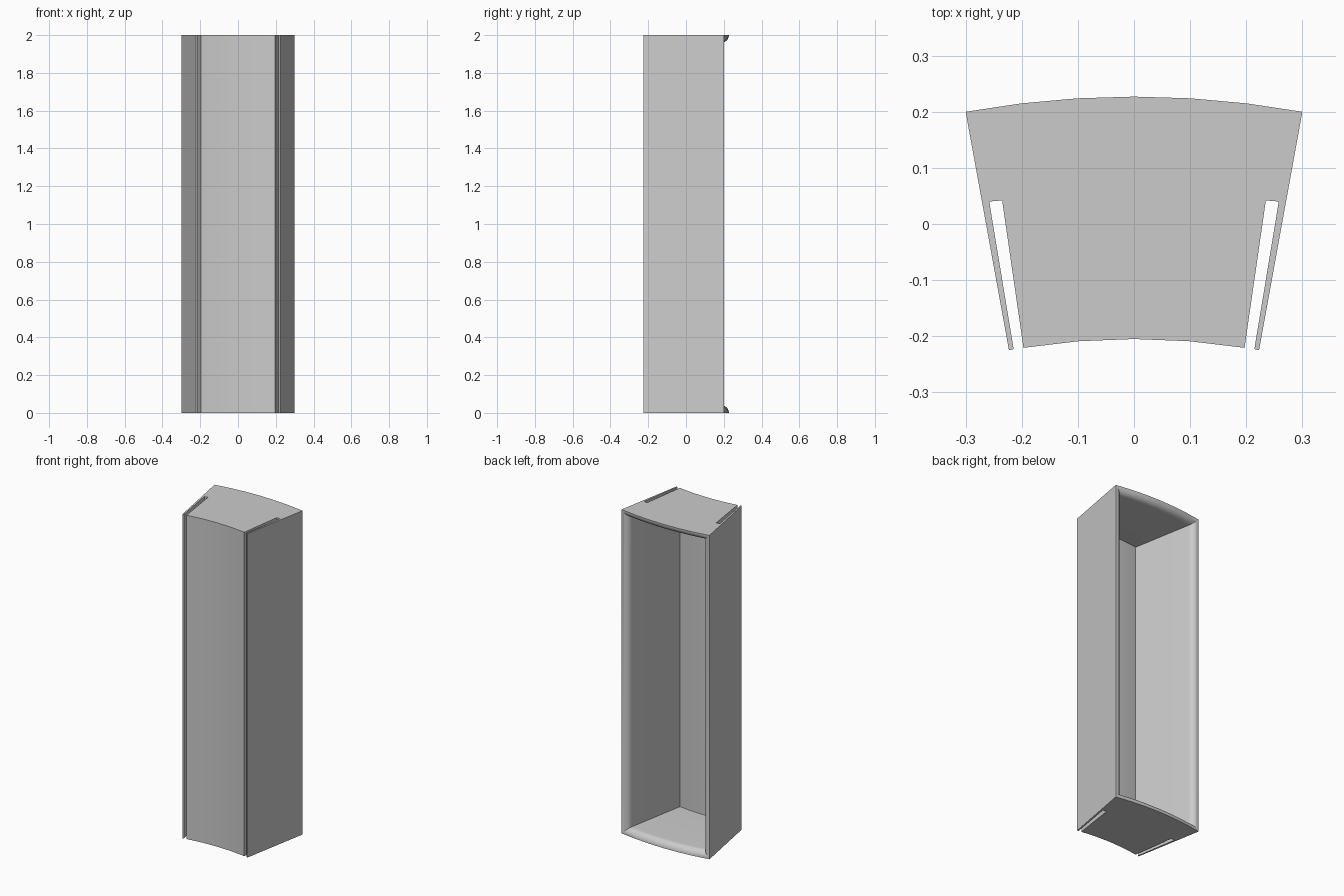
import bpy, bmesh, math

cube = bpy.data.objects.get("Cube")
if cube:
    bpy.data.objects.remove(cube)

HEIGHT = 2.0
CENTRE_Y = -1.453          # centre of the arcs that shape front and back
R_BACK, R_FRONT, R_INNER = 1.68, 1.248, 1.26
HALF = math.asin(0.3 / R_BACK)
LIP = 0.04                 # radius of the rounded rim, also the wall thickness
SEGS, LIP_STEPS, FRONT_SEGS = 6, 10, 4


def polar(radius, angle):
    return (radius * math.sin(angle), CENTRE_Y + radius * math.cos(angle))


def arc(radius, half, segs):
    return [polar(radius, half * (2 * i / segs - 1)) for i in range(segs + 1)]


bm = bmesh.new()


def row(points, z):
    return [bm.verts.new((x, y, z)) for x, y in points]


def bridge(a, b, closed=False):
    count = len(a) if closed else len(a) - 1
    for i in range(count):
        j = (i + 1) % len(a)
        bm.faces.new((a[i], a[j], b[j], b[i]))


# Outer body: plan outline with a slot near each front corner
back = arc(R_BACK, HALF, SEGS)
slot = [polar(R_FRONT, HALF), (0.2145, -0.223), (0.258, 0.04), (0.235, 0.042)]
front = arc(R_FRONT, math.asin(0.197 / R_FRONT), FRONT_SEGS)
sides = slot + front[::-1] + [(-x, y) for x, y in reversed(slot)]
low, high = row(back + sides, 0), row(back + sides, HEIGHT)
bm.faces.new(low)
bm.faces.new(high[::-1])
n = len(back)
bridge(low[n - 1:] + low[:1], high[n - 1:] + high[:1])

# Hollow inside: rounded rim sweeping into straight walls
previous = low[:n] + high[:n][::-1]
rings = []
for i in range(1, LIP_STEPS + 1):
    a = math.pi / 2 * i / LIP_STEPS
    rings.append((R_BACK - LIP * (1 - math.cos(a)), LIP * math.sin(a)))
rings.append((R_INNER, LIP))
for radius, inset in rings:
    points = arc(radius, HALF - inset / radius, SEGS)
    ring = row(points, inset) + row(points, HEIGHT - inset)[::-1]
    bridge(previous, ring, closed=True)
    previous = ring

# Inner face of the front wall
bridge(previous[:n], previous[n:][::-1])

bmesh.ops.recalc_face_normals(bm, faces=bm.faces)
mesh = bpy.data.meshes.new("curved_housing")
bm.to_mesh(mesh)
bm.free()
housing = bpy.data.objects.new("curved_housing", mesh)
bpy.context.scene.collection.objects.link(housing)

# Plain grey finish
grey = bpy.data.materials.new("plain_grey")
grey.use_nodes = True
colour = (0.6, 0.6, 0.6, 1)
grey.diffuse_color = colour
grey.node_tree.nodes["Principled BSDF"].inputs["Base Color"].default_value = colour
mesh.materials.append(grey)

bpy.ops.object.select_all(action="DESELECT")
housing.select_set(True)
bpy.context.view_layer.objects.active = housing
bpy.ops.object.shade_smooth_by_angle(angle=math.radians(30))
